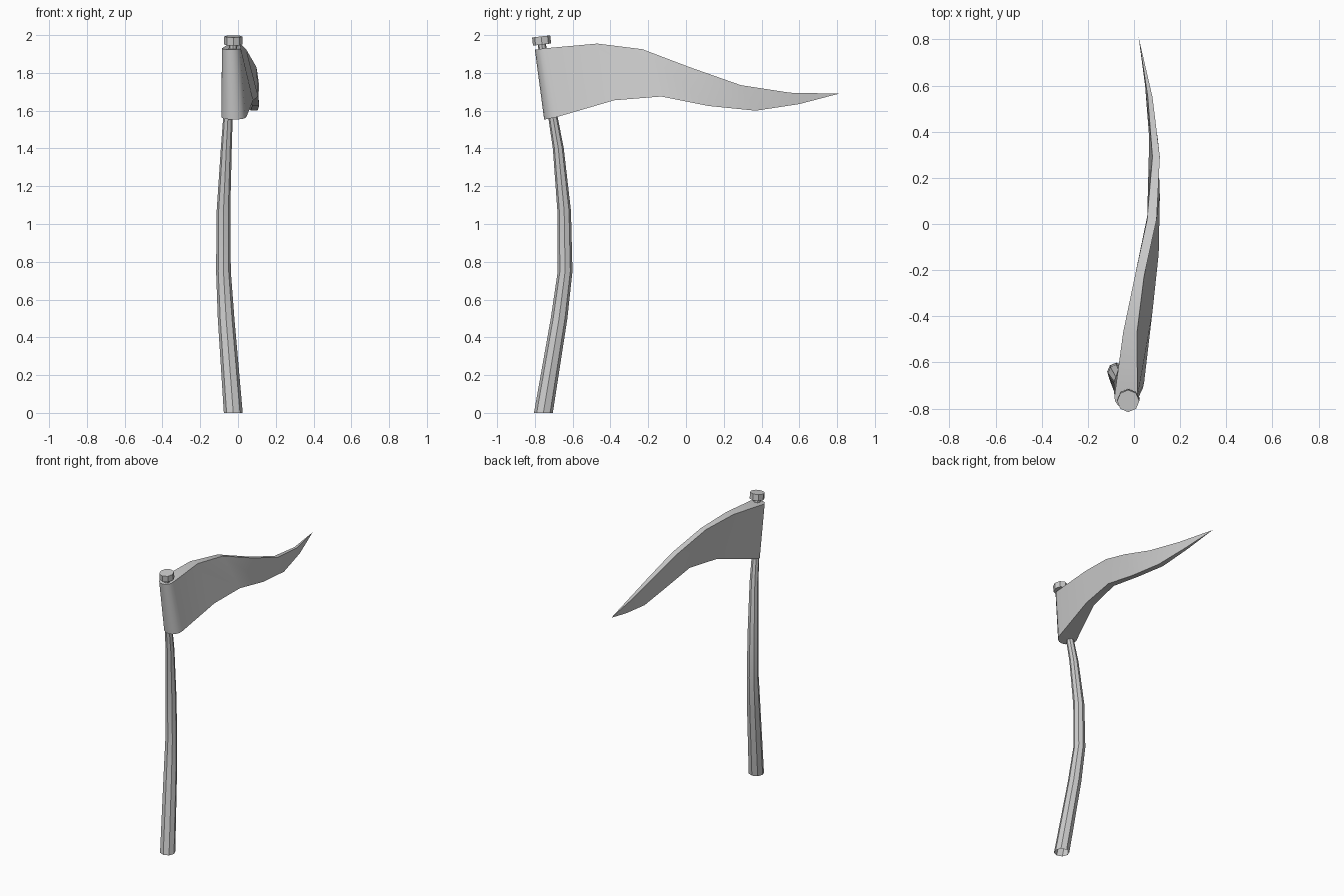
import bpy, bmesh, math

if "Cube" in bpy.data.objects:
    bpy.data.objects.remove(bpy.data.objects["Cube"])


def finish(bm, name, angle=35):
    bmesh.ops.remove_doubles(bm, verts=bm.verts, dist=0.0005)
    bmesh.ops.recalc_face_normals(bm, faces=bm.faces)
    me = bpy.data.meshes.new(name)
    bm.to_mesh(me)
    bm.free()
    ob = bpy.data.objects.new(name, me)
    bpy.context.collection.objects.link(ob)
    bpy.ops.object.select_all(action='DESELECT')
    bpy.context.view_layer.objects.active = ob
    ob.select_set(True)
    bpy.ops.object.shade_smooth_by_angle(angle=math.radians(angle))
    return ob


def tube(name, rings, sides=8, tilt=0.0, cap_start=False, cap_end=True, angle=35):
    """Loft rings of (x, y, z, radius); tilt is the z slope along y."""
    bm = bmesh.new()
    loops = []
    for x, y, z, r in rings:
        loop = []
        for i in range(sides):
            a = math.tau * i / sides
            dy = r * math.sin(a)
            loop.append(bm.verts.new((x + r * math.cos(a), y + dy, z + tilt * dy)))
        loops.append(loop)
    for a, b in zip(loops, loops[1:]):
        for i in range(sides):
            j = (i + 1) % sides
            bm.faces.new((a[i], a[j], b[j], b[i]))
    if cap_start:
        bm.faces.new(loops[0][::-1])
    if cap_end:
        bm.faces.new(loops[-1])
    return finish(bm, name, angle)


# Crooked tapering handle, running up through the blade socket
tube("handle", [
    (-0.025, -0.755, 0.0, 0.05), (-0.063, -0.672, 0.5, 0.044),
    (-0.077, -0.64, 0.75, 0.039), (-0.077, -0.645, 1.07, 0.036),
    (-0.062, -0.676, 1.4, 0.029), (-0.053, -0.705, 1.57, 0.025),
    (-0.025, -0.764, 1.955, 0.022)])

# Knob on top of the handle
tube("knob", [(-0.025, -0.762, 1.95, 0.048), (-0.025, -0.767, 1.993, 0.048)],
     tilt=0.12, cap_start=True)

# Blade stations: (y, z, left x, right x) for the upper and lower edges
upper = [(-0.47, 1.955, -0.047, 0.013), (-0.23, 1.925, 0.003, 0.043),
         (0.02, 1.83, 0.057, 0.098), (0.29, 1.735, 0.08, 0.112),
         (0.55, 1.695, 0.06, 0.08)]
lower = [(-0.38, 1.655, 0.02, 0.08), (-0.13, 1.675, 0.062, 0.107),
         (0.12, 1.625, 0.075, 0.112), (0.37, 1.6, 0.066, 0.103),
         (0.6, 1.635, 0.048, 0.068)]
tip = (0.02, 0.81, 1.69)


def outline(bm, stations, cx, cy, cz, r, slope):
    """Return matching left and right rows plus the rounded socket end."""
    arc = []
    for i in range(9):
        a = math.pi + math.pi * i / 8
        dy = r * math.sin(a)
        arc.append(bm.verts.new((cx + r * math.cos(a), cy + dy, cz + slope * dy)))
    left = [arc[0]] + [bm.verts.new((l, y, z)) for y, z, l, _ in stations]
    right = [arc[-1]] + [bm.verts.new((q, y, z)) for y, z, _, q in stations]
    return left, right, arc


# Scythe blade with its rounded socket wrapped around the handle
bm = bmesh.new()
top = outline(bm, upper, -0.035, -0.75, 1.93, 0.05, 0.15)
bottom = outline(bm, lower, -0.022, -0.685, 1.566, 0.066, 0.2)
tip_vert = bm.verts.new(tip)
for up, low in zip(top, bottom):
    for i in range(len(up) - 1):
        bm.faces.new((up[i], up[i + 1], low[i + 1], low[i]))
for left, right, arc in (top, bottom):
    for i in range(len(left) - 1):
        bm.faces.new((left[i], left[i + 1], right[i + 1], right[i]))
    bm.faces.new(arc)
    bm.faces.new((left[-1], right[-1], tip_vert))
for side in (0, 1):
    bm.faces.new((top[side][-1], bottom[side][-1], tip_vert))
finish(bm, "blade")
